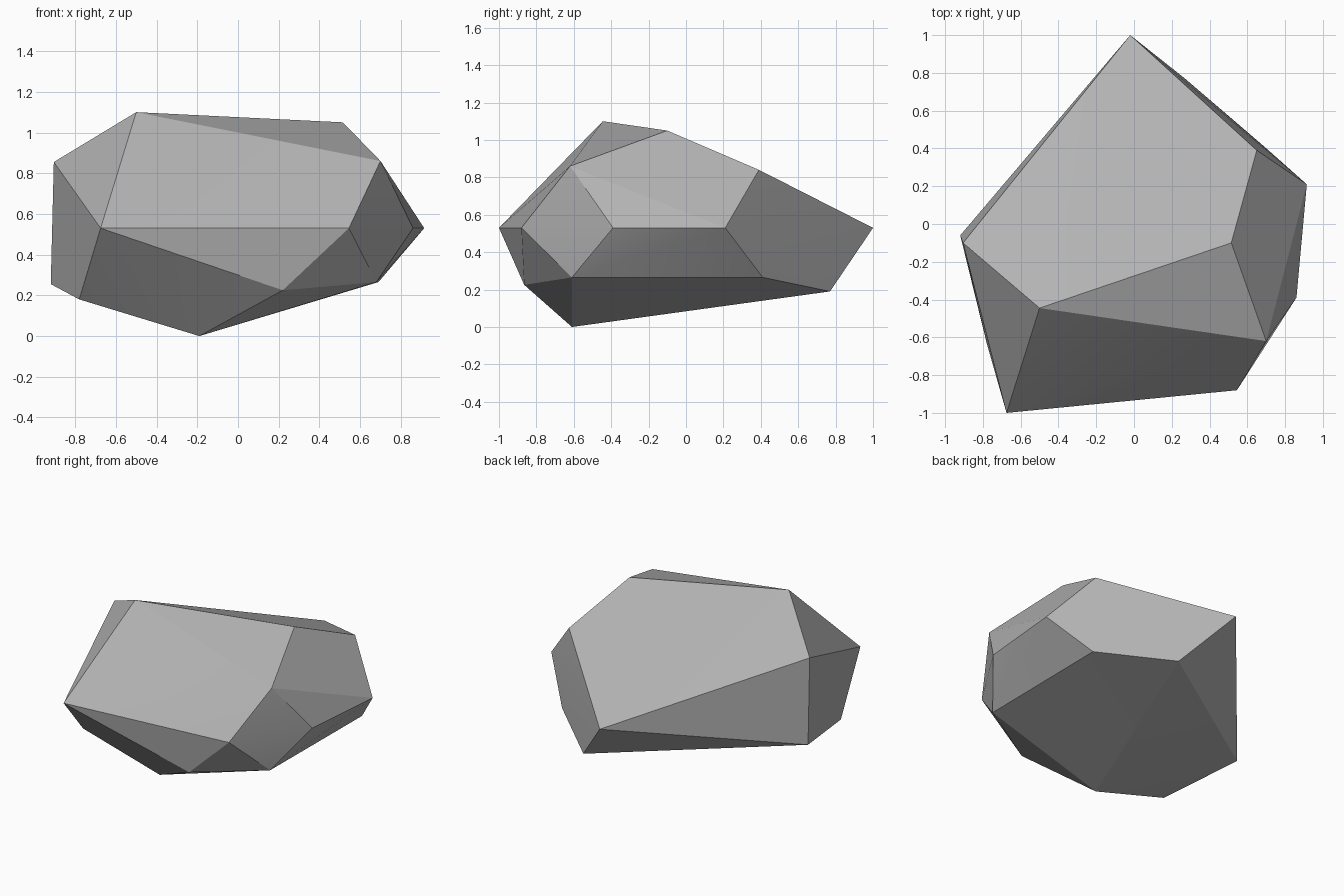
import bpy
import bmesh
import math

# Remove the default object only
default_object = bpy.data.objects.get("Cube")
if default_object:
    bpy.data.objects.remove(default_object, do_unlink=True)


def make_material(name, colour):
    material = bpy.data.materials.new(name)
    material.use_nodes = True
    material.diffuse_color = colour
    material.node_tree.nodes["Principled BSDF"].inputs["Base Color"].default_value = colour
    return material


def make_boulder(name, corners, material):
    """Wrap the corner points in a faceted convex skin."""
    mesh = bpy.data.meshes.new(name)
    skin = bmesh.new()
    for corner in corners:
        skin.verts.new(corner)
    result = bmesh.ops.convex_hull(skin, input=skin.verts[:])
    loose = [v for v in skin.verts if not v.link_faces]
    bmesh.ops.delete(skin, geom=loose, context="VERTS")
    # Merge the triangles that lie on one flat facet
    bmesh.ops.dissolve_limit(skin, angle_limit=math.radians(2),
                             verts=skin.verts[:], edges=skin.edges[:])
    bmesh.ops.recalc_face_normals(skin, faces=skin.faces[:])
    skin.to_mesh(mesh)
    skin.free()
    mesh.materials.append(material)
    boulder = bpy.data.objects.new(name, mesh)
    bpy.context.scene.collection.objects.link(boulder)
    return boulder


# Crown: the corners around the top facets
crown = [
    (-.5, -.445, 1.1), (.515, -.1, 1.05), (.7, -.62, .86),
    (.65, .39, .84), (-.905, -.1, .855),
]

# Girdle: the widest corners, all at one height
girdle_height = .53
girdle = [(x, y, girdle_height) for x, y in (
    (-.02, 1), (.915, .21), (.86, -.39), (.545, -.88), (-.675, -1),
)]

# Underside: the corners sloping down to the lowest tip
underside = [
    (.68, -.61, .265), (.69, .41, .265), (.27, .77, .19),
    (-.92, -.06, .255), (-.78, -.63, .18), (.22, -.865, .225),
    (-.19, -.61, 0),
]

stone_grey = make_material("stone grey", (.45, .45, .45, 1))
boulder = make_boulder("boulder", crown + girdle + underside, stone_grey)

# Soften only the shallow breaks and keep the facet edges crisp
bpy.ops.object.select_all(action="DESELECT")
boulder.select_set(True)
bpy.context.view_layer.objects.active = boulder
bpy.ops.object.shade_smooth_by_angle(angle=math.radians(15))
